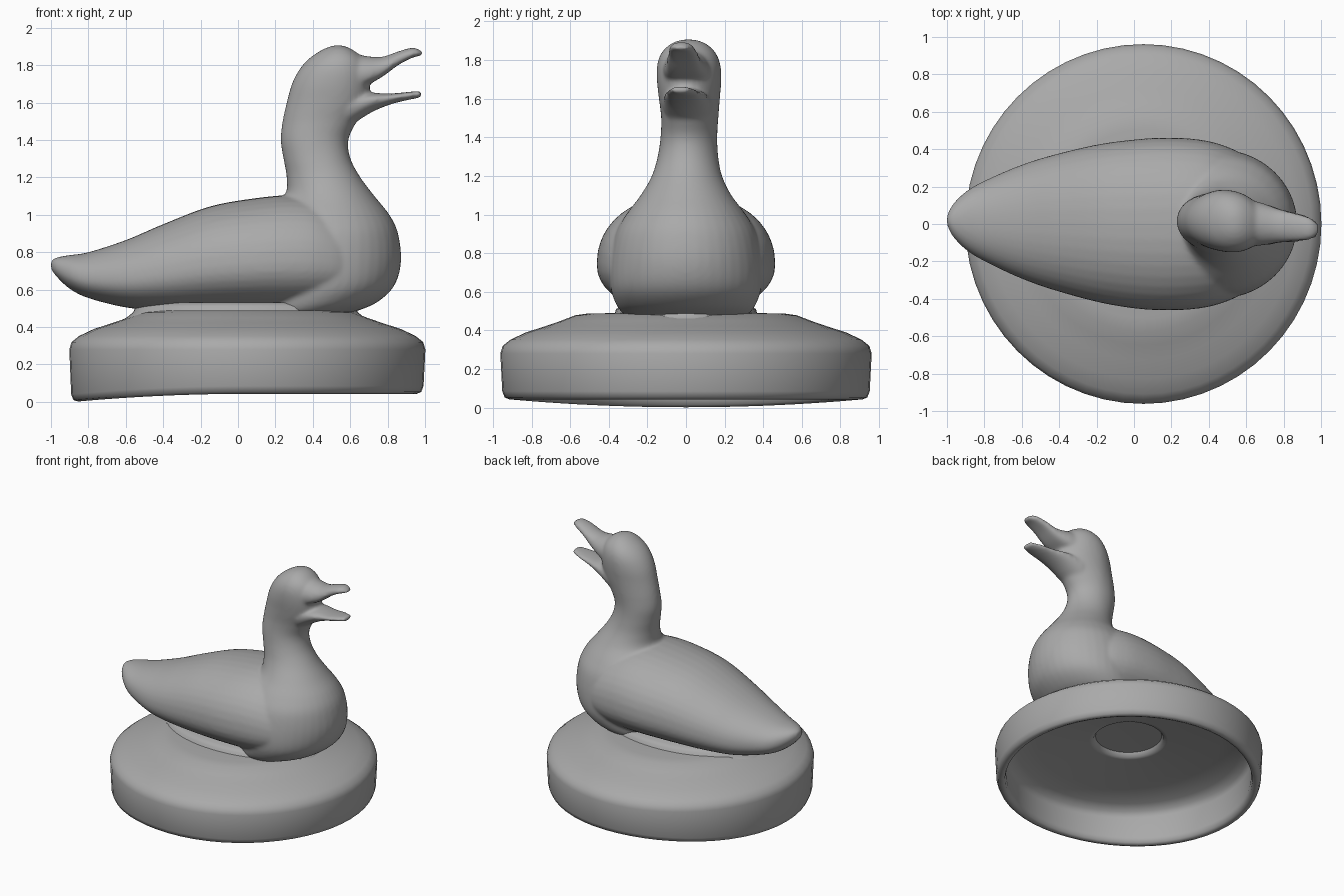
import bpy
import bmesh
from math import cos, sin, pi, copysign
from mathutils import Vector

cube = bpy.data.objects.get("Cube")
if cube:
    bpy.data.objects.remove(cube, do_unlink=True)

grey = bpy.data.materials.new("plain grey")
grey.use_nodes = True
colour = (0.4, 0.4, 0.4, 1)
grey.diffuse_color = colour
grey.node_tree.nodes["Principled BSDF"].inputs["Base Color"].default_value = colour


def refine(rows, steps=5):
    """Smooth curve through the rows of section values."""
    rows = [Vector(r) for r in rows]
    out = []
    for i in range(len(rows) - 1):
        a, b, c, d = (rows[min(max(i + k, 0), len(rows) - 1)] for k in (-1, 0, 1, 2))
        for s in range(steps):
            t = s / steps
            out.append(b + (c - a) * (t / 2)
                       + (a * 2 - b * 5 + c * 4 - d) * (t * t / 2)
                       + (b * 3 - a - c * 3 + d) * (t ** 3 / 2))
    return out + [rows[-1]]


def make_object(name, bm):
    bmesh.ops.recalc_face_normals(bm, faces=bm.faces)
    mesh = bpy.data.meshes.new(name)
    bm.to_mesh(mesh)
    bm.free()
    mesh.materials.append(grey)
    obj = bpy.data.objects.new(name, mesh)
    bpy.context.collection.objects.link(obj)
    return obj


def skin(bm, rings, caps=True):
    loops = [[bm.verts.new(p) for p in ring] for ring in rings]
    n = len(loops[0])
    for a, b in zip(loops, loops[1:]):
        for i in range(n):
            j = (i + 1) % n
            bm.faces.new((a[i], a[j], b[j], b[i]))
    if caps:
        bm.faces.new(loops[0])
        bm.faces.new(loops[-1])


def turn(x):
    """Sideways shift that turns the head slightly to its right."""
    return 0.02 - 0.09 * max(x - 0.45, 0)


def loft_x(bm, rows, waist=0.5, power=1.0, arch=0.0, shift=turn):
    """Rows are x, bottom, top, half width."""
    rings = []
    for x, low, high, half in refine(rows):
        mid = low + (high - low) * waist
        ring = []
        for k in range(40):
            c, s = cos(k * pi / 20), sin(k * pi / 20)
            y = copysign(abs(c) ** power, c)
            z = copysign(abs(s) ** power, s)
            z = mid + z * ((high - mid) if s > 0 else (mid - low))
            if s < 0:
                z += arch * (high - low) * (1 - y * y)
            ring.append((x, y * half + shift(x), z))
        rings.append(ring)
    skin(bm, rings)


def loft_z(bm, rows):
    """Rows are z, back, front, half width."""
    rings = []
    for z, back, front, half in refine(rows):
        mid, r = (back + front) / 2, (front - back) / 2
        w = min(max((z - 1.1) / 0.4, 0), 1)
        rings.append([(mid + r * cos(a), half * sin(a) + w * turn(mid + r * cos(a)), z)
                      for a in (k * pi / 20 for k in range(40))])
    skin(bm, rings)


bird = bmesh.new()

# Body with folded wings and tail
loft_x(bird, [
    (-1.0, 0.71, 0.755, 0.025), (-0.97, 0.67, 0.772, 0.085),
    (-0.9, 0.605, 0.785, 0.155), (-0.8, 0.555, 0.80, 0.215),
    (-0.6, 0.505, 0.865, 0.305), (-0.4, 0.488, 0.95, 0.37),
    (-0.15, 0.485, 1.045, 0.43), (0.1, 0.485, 1.09, 0.46),
    (0.3, 0.485, 1.105, 0.457), (0.45, 0.495, 1.08, 0.43),
    (0.58, 0.53, 0.99, 0.37), (0.68, 0.60, 0.86, 0.25),
], waist=0.42, power=0.92, shift=lambda x: 0.02 * max(-x, 0))

# Breast, neck and head
loft_z(bird, [
    (0.48, 0.1, 0.62, 0.32), (0.53, 0.1, 0.74, 0.36), (0.62, 0.1, 0.835, 0.39),
    (0.75, 0.05, 0.872, 0.395), (0.9, 0.1, 0.856, 0.365), (1.0, 0.15, 0.81, 0.31),
    (1.1, 0.25, 0.73, 0.235), (1.2, 0.26, 0.655, 0.182), (1.3, 0.243, 0.602, 0.157),
    (1.4, 0.228, 0.59, 0.147), (1.5, 0.238, 0.635, 0.148), (1.6, 0.26, 0.69, 0.157),
    (1.7, 0.288, 0.705, 0.166), (1.78, 0.33, 0.695, 0.162), (1.84, 0.385, 0.665, 0.138),
    (1.885, 0.455, 0.61, 0.09), (1.906, 0.51, 0.56, 0.035),
])

# Upper bill, hollow underneath
loft_x(bird, [
    (0.58, 1.60, 1.87, 0.13), (0.68, 1.65, 1.85, 0.115), (0.77, 1.71, 1.845, 0.092),
    (0.86, 1.785, 1.875, 0.077), (0.94, 1.83, 1.895, 0.06), (0.985, 1.843, 1.872, 0.03),
], arch=0.2)

# Lower bill
loft_x(bird, [
    (0.58, 1.46, 1.63, 0.13), (0.7, 1.54, 1.652, 0.112), (0.8, 1.585, 1.648, 0.09),
    (0.9, 1.612, 1.656, 0.075), (0.982, 1.627, 1.665, 0.045),
], waist=0.65)

# Fuse the parts into one soft surface
duck = make_object("duck", bird)
remesh = duck.modifiers.new("fuse", "REMESH")
remesh.mode = "VOXEL"
remesh.voxel_size = 0.012
remesh.use_smooth_shade = True
soften = duck.modifiers.new("soften", "SMOOTH")
soften.factor = 0.5
soften.iterations = 10


def lathe(name, profile, centre, stretch, segments=56, warp=0.0):
    bm = bmesh.new()
    rings = []
    for r, z in profile:
        ring = []
        for k in range(segments):
            a = 2 * pi * k / segments
            x, y = r * cos(a), r * sin(a)
            drop = warp * min(x, 0) ** 2 if z < 0.1 else 0
            ring.append((centre + x * stretch[0], y * stretch[1], z - drop))
        rings.append(ring)
    skin(bm, rings)
    obj = make_object(name, bm)
    bpy.ops.object.select_all(action="DESELECT")
    obj.select_set(True)
    bpy.context.view_layer.objects.active = obj
    bpy.ops.object.shade_smooth_by_angle(angle=pi / 3)
    return obj


# Hollow round lid with a shallow recess in its ceiling
lathe("lid", [
    (0.3, 0.49), (0.5, 0.488), (0.57, 0.478), (0.64, 0.45), (0.72, 0.422), (0.82, 0.39),
    (0.9, 0.352), (0.94, 0.32), (0.952, 0.28), (0.942, 0.085), (0.93, 0.053),
    (0.905, 0.043), (0.88, 0.053), (0.872, 0.09), (0.88, 0.24), (0.86, 0.28),
    (0.8, 0.31), (0.65, 0.345), (0.28, 0.37), (0.25, 0.375), (0.235, 0.405), (0.05, 0.41),
], 0.05, (1, 1.01), warp=0.05)

# Oval plinth under the body
lathe("plinth", [
    (1.12, 0.43), (1.05, 0.455), (1.0, 0.48), (0.98, 0.51), (0.9, 0.53),
], 0.04, (0.6, 0.37))
